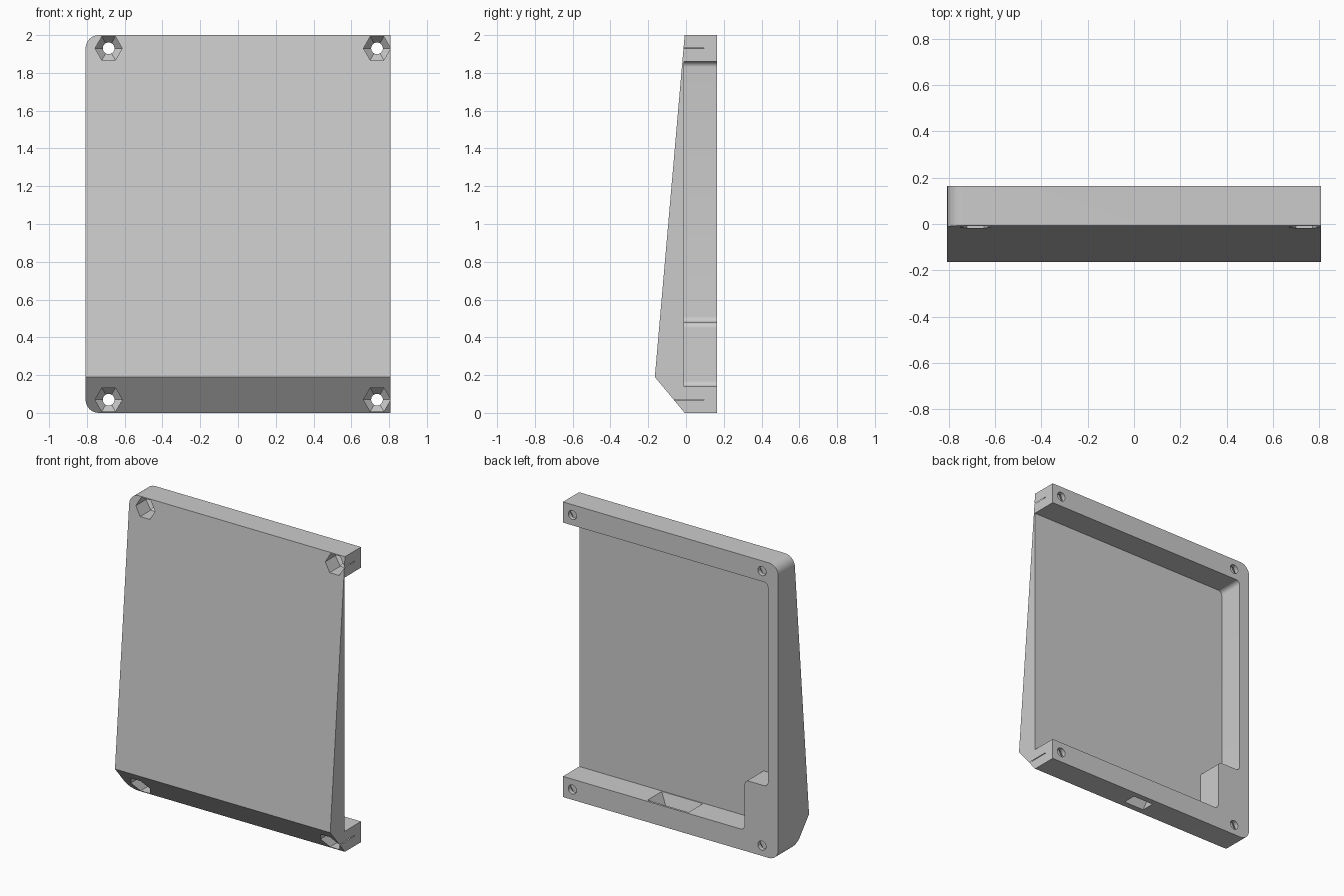
import bpy
import bmesh
from math import sin, cos, pi
from mathutils import Vector

if "Cube" in bpy.data.objects:
    bpy.data.objects.remove(bpy.data.objects["Cube"])

HALF_X, BACK, FLOOR = 0.807, 0.165, -0.01

grey = bpy.data.materials.new("light_grey")
grey.use_nodes = True
grey.diffuse_color = (0.6, 0.6, 0.6, 1)
grey.node_tree.nodes["Principled BSDF"].inputs["Base Color"].default_value = (0.6, 0.6, 0.6, 1)


def loft(name, rings):
    """Closed solid through rings that share one vertex count."""
    bm = bmesh.new()
    loops = [[bm.verts.new(p) for p in ring] for ring in rings]
    bm.faces.new(loops[0])
    bm.faces.new(loops[-1])
    for a, b in zip(loops, loops[1:]):
        for i in range(len(a)):
            j = (i + 1) % len(a)
            bm.faces.new((a[i], a[j], b[j], b[i]))
    bmesh.ops.recalc_face_normals(bm, faces=bm.faces)
    mesh = bpy.data.meshes.new(name)
    bm.to_mesh(mesh)
    bm.free()
    mesh.materials.append(grey)
    obj = bpy.data.objects.new(name, mesh)
    bpy.context.collection.objects.link(obj)
    return obj


def rounded(corners, steps=8):
    """Outline in x, z with right-angled corners given as (x, z, radius)."""
    out = []
    for i, (x, z, r) in enumerate(corners):
        p = Vector((x, z))
        if r == 0:
            out.append(p)
            continue
        before = (Vector(corners[i - 1][:2]) - p).normalized()
        after = (Vector(corners[(i + 1) % len(corners)][:2]) - p).normalized()
        centre = p + r * (before + after)
        for k in range(steps + 1):
            t = k / steps * pi / 2
            out.append(centre - r * (after * cos(t) + before * sin(t)))
    return out


def along_y(outline, y):
    return [(x, y, z) for x, z in outline]


def circle(cx, cz, r, n):
    return [(cx + r * cos(2 * pi * i / n), cz + r * sin(2 * pi * i / n)) for i in range(n)]


def rect(cx, cy, w, d, z):
    return [(cx + sx * w / 2, cy + sy * d / 2, z)
            for sx, sy in ((-1, -1), (1, -1), (1, 1), (-1, 1))]


def boolean(target, tool, operation="DIFFERENCE"):
    mod = target.modifiers.new("cut", "BOOLEAN")
    mod.operation, mod.solver, mod.object = operation, "EXACT", tool
    bpy.context.view_layer.objects.active = target
    bpy.ops.object.modifier_apply(modifier=mod.name)
    bpy.data.objects.remove(tool)


# Wedge-shaped shell: side profile swept across the width
profile = [(BACK, 0), (-0.007, 0), (-0.165, 0.19), (-0.007, 2), (BACK, 2)]
case = loft("case_half", [[(x, y, z) for y, z in profile] for x in (-HALF_X, HALF_X)])

# Rounded corners on the closed end
outer = rounded([(-HALF_X, 0, 0.07), (1, 0, 0), (1, 2, 0), (-HALF_X, 2, 0.07)])
boolean(case, loft("outer_limit", [along_y(outer, -0.3), along_y(outer, 0.3)]), "INTERSECT")

# Cavity open at the back and one end, with a stepped corner block
inner = rounded([(-0.555, 0.14, 0.03), (1, 0.14, 0), (1, 1.86, 0),
                 (-0.73, 1.86, 0.03), (-0.73, 0.48, 0.03), (-0.555, 0.48, 0.03)])
boolean(case, loft("cavity", [along_y(inner, FLOOR), along_y(inner, 0.3)]))

# Flared port through the bottom wall
boolean(case, loft("port", [rect(0.03, 0.08, 0.15, 0.09, -0.002),
                            rect(0.03, 0.073, 0.31, 0.155, 0.142)]))

# Hexagonal nut pockets tapering into round screw holes
for cx in (-0.685, 0.736):
    for cz in (0.07, 1.93):
        wide, narrow = circle(cx, cz, 0.072, 6), circle(cx, cz, 0.03, 6)
        boolean(case, loft("nut_pocket", [along_y(wide, -0.3), along_y(wide, 0.095),
                                          along_y(narrow, 0.14)]))
        hole = circle(cx, cz, 0.031, 24)
        boolean(case, loft("screw_hole", [along_y(hole, -0.3), along_y(hole, 0.3)]))

# Smooth fillets, crisp edges
bpy.ops.object.select_all(action="DESELECT")
case.select_set(True)
bpy.context.view_layer.objects.active = case
bpy.ops.object.shade_smooth_by_angle(angle=pi / 6)
